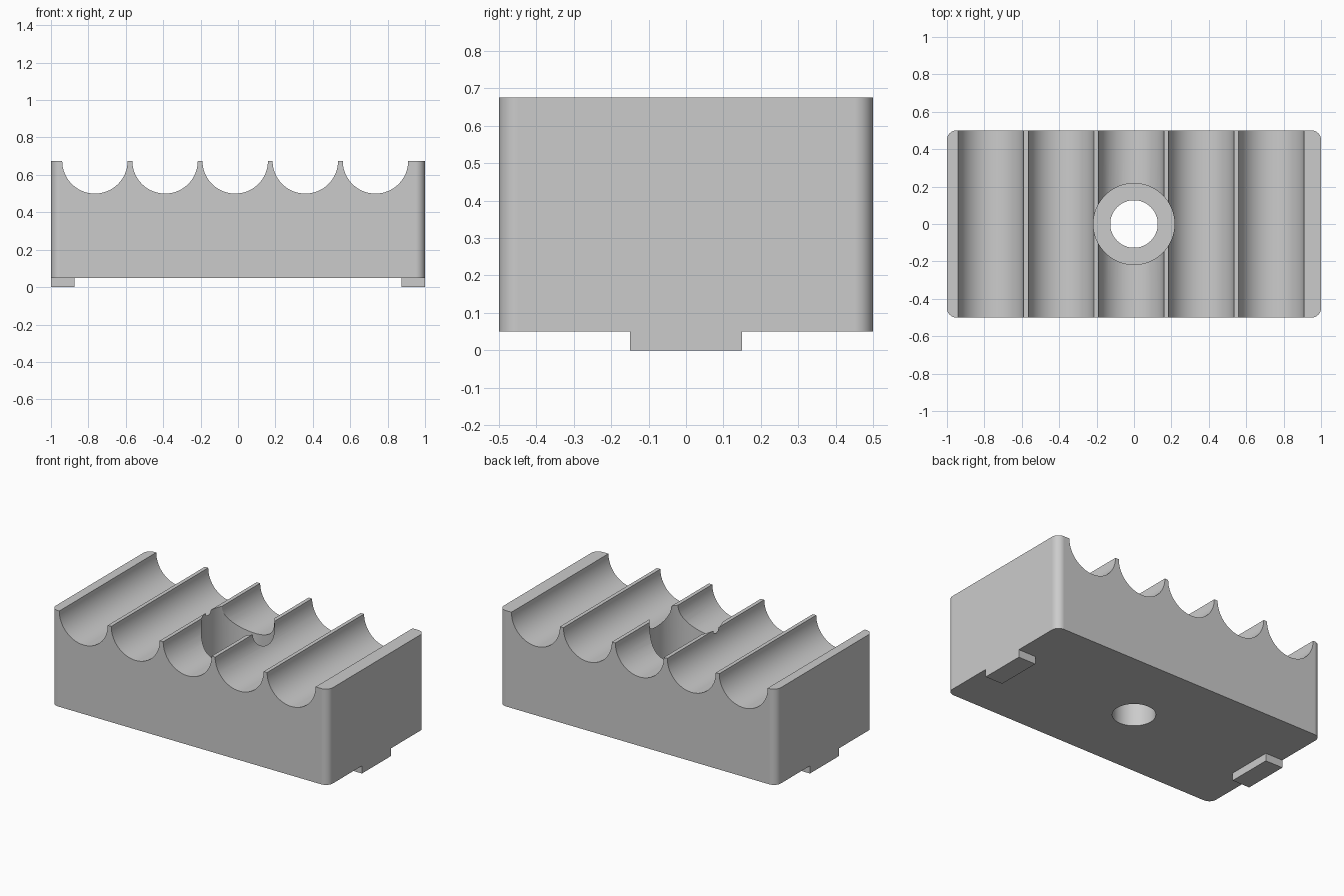
import bpy
import bmesh
from math import sin, cos, pi, radians

if "Cube" in bpy.data.objects:
    bpy.data.objects.remove(bpy.data.objects["Cube"], do_unlink=True)

BASE, TOP, HALF_DEPTH = 0.05, 0.675, 0.5
GROOVE_R, PITCH, GROOVE_OFFSET = 0.175, 0.375, -0.015

grey = bpy.data.materials.new("plain grey")
grey.use_nodes = True
colour = (0.6, 0.6, 0.6, 1)
grey.diffuse_color = colour
grey.node_tree.nodes["Principled BSDF"].inputs["Base Color"].default_value = colour


def make_object(name, bm):
    bmesh.ops.recalc_face_normals(bm, faces=bm.faces)
    mesh = bpy.data.meshes.new(name)
    bm.to_mesh(mesh)
    bm.free()
    mesh.materials.append(grey)
    obj = bpy.data.objects.new(name, mesh)
    bpy.context.collection.objects.link(obj)
    return obj


# Block: end profile with five half-round grooves, extruded front to back
profile = [(-1, BASE), (-1, TOP)]
steps = 32
for i in range(-2, 3):
    cx = GROOVE_OFFSET + i * PITCH
    for s in range(steps + 1):
        a = pi + pi * s / steps
        profile.append((cx + GROOVE_R * cos(a), TOP + GROOVE_R * sin(a)))
profile += [(1, TOP), (1, BASE)]

bm = bmesh.new()
face = bm.faces.new([bm.verts.new((x, -HALF_DEPTH, z)) for x, z in profile])
extruded = bmesh.ops.extrude_face_region(bm, geom=[face])["geom"]
bmesh.ops.translate(bm, vec=(0, 2 * HALF_DEPTH, 0),
                    verts=[v for v in extruded if isinstance(v, bmesh.types.BMVert)])
if not face.is_valid or len([f for f in bm.faces if len(f.verts) > 4]) < 2:
    bmesh.ops.holes_fill(bm, edges=bm.edges, sides=0)

# Rounded upright corners
corners = [e for e in bm.edges
           if all(abs(v.co.x) > 0.99 for v in e.verts)
           and abs(e.verts[0].co.z - e.verts[1].co.z) > 0.5]
bmesh.ops.bevel(bm, geom=corners, offset=0.05, segments=8, profile=0.5, affect='EDGES')
block = make_object("grooved_block", bm)

# Stepped screw hole: narrow bore with a wide counterbore above
sides = 64
bm = bmesh.new()
rings = []
for r, z in [(0.127, -0.1), (0.127, 0.27), (0.217, 0.27), (0.217, 0.9)]:
    rings.append([bm.verts.new((r * cos(2 * pi * k / sides), r * sin(2 * pi * k / sides), z))
                  for k in range(sides)])
for low, high in zip(rings, rings[1:]):
    for k in range(sides):
        n = (k + 1) % sides
        bm.faces.new((low[k], low[n], high[n], high[k]))
bm.faces.new(rings[0])
bm.faces.new(rings[-1])
cutter = make_object("screw_hole_cutter", bm)
cutter.hide_render = True

cut = block.modifiers.new("screw hole", 'BOOLEAN')
cut.operation = 'DIFFERENCE'
cut.solver = 'EXACT'
cut.object = cutter
bpy.ops.object.select_all(action='DESELECT')
block.select_set(True)
bpy.context.view_layer.objects.active = block
bpy.ops.object.modifier_apply(modifier=cut.name)
bpy.data.objects.remove(cutter, do_unlink=True)

# Smooth curves with crisp flat faces
bpy.ops.object.shade_smooth_by_angle(angle=radians(30))
weighted = block.modifiers.new("flat faces", 'WEIGHTED_NORMAL')
weighted.keep_sharp = True

# Locating keys under both ends
for side, name in ((1, "left_key"), (-1, "right_key")):
    bm = bmesh.new()
    bmesh.ops.create_cube(bm, size=1)
    bmesh.ops.scale(bm, vec=(0.125, 0.3, BASE), verts=bm.verts)
    bmesh.ops.translate(bm, vec=(side * 0.9375, 0, BASE / 2), verts=bm.verts)
    make_object(name, bm)
